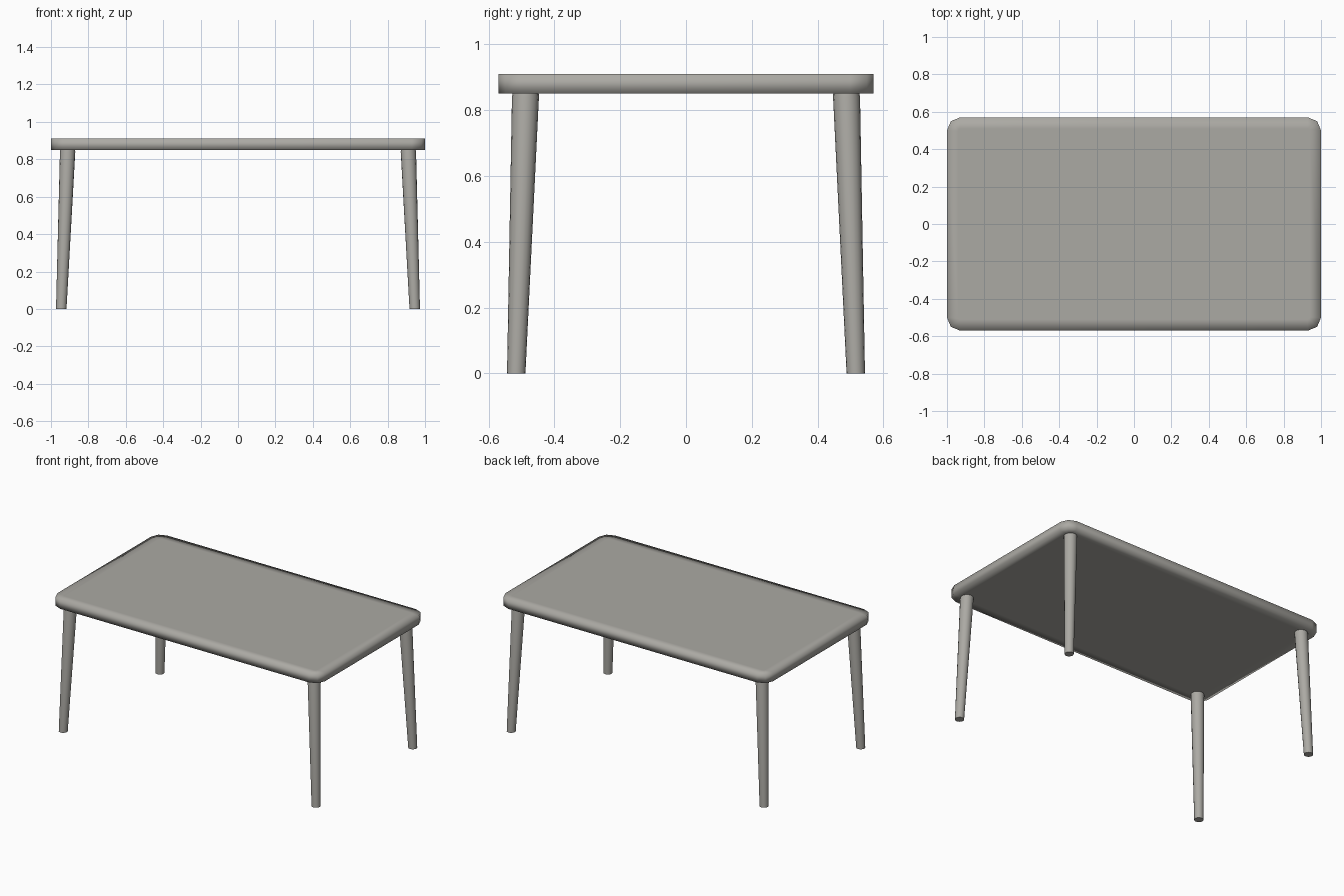
import bpy, bmesh, math
from mathutils import Vector

if "Cube" in bpy.data.objects:
    bpy.data.objects.remove(bpy.data.objects["Cube"])

grey = bpy.data.materials.new("warm grey")
grey.diffuse_color = (0.41, 0.40, 0.37, 1)
grey.use_nodes = True
grey.node_tree.nodes["Principled BSDF"].inputs["Base Color"].default_value = grey.diffuse_color


def finish(name, bm, sharp_angle):
    bmesh.ops.recalc_face_normals(bm, faces=bm.faces)
    me = bpy.data.meshes.new(name)
    bm.to_mesh(me)
    bm.free()
    ob = bpy.data.objects.new(name, me)
    bpy.context.collection.objects.link(ob)
    me.materials.append(grey)
    bpy.ops.object.select_all(action='DESELECT')
    ob.select_set(True)
    bpy.context.view_layer.objects.active = ob
    if sharp_angle is None:
        bpy.ops.object.shade_smooth()
    else:
        bpy.ops.object.shade_smooth_by_angle(angle=math.radians(sharp_angle))
    return ob


def loft(rings):
    """Skin closed rings of points and cap both ends."""
    bm = bmesh.new()
    loops = [[bm.verts.new(p) for p in ring] for ring in rings]
    n = len(loops[0])
    for a, b in zip(loops, loops[1:]):
        for i in range(n):
            j = (i + 1) % n
            bm.faces.new((a[i], a[j], b[j], b[i]))
    bm.faces.new(loops[0])
    bm.faces.new(loops[-1])
    return bm


def rounded_rect(hx, hy, r, z, seg=2):
    pts = []
    for k, (sx, sy) in enumerate([(1, 1), (-1, 1), (-1, -1), (1, -1)]):
        for i in range(seg + 1):
            a = math.pi / 2 * (k + i / seg)
            pts.append((sx * (hx - r) + r * math.cos(a),
                        sy * (hy - r) + r * math.sin(a), z))
    return pts


# Tabletop: slab with softly shaded border bands above and below
X, Y, R, LOW, HIGH = 1.0, 0.57, 0.07, 0.85, 0.91
inner = (X - 0.06, Y - 0.06, 0.012)
finish("tabletop", loft([rounded_rect(*inner, LOW),
                         rounded_rect(X, Y, R, LOW),
                         rounded_rect(X, Y, R, HIGH),
                         rounded_rect(*inner, HIGH)]), None)


# Legs: round, tapered and splayed outwards
def circle(x, y, z, r, n=16):
    return [(x + r * math.cos(2 * math.pi * i / n),
             y + r * math.sin(2 * math.pi * i / n), z) for i in range(n)]


for side, sx in (("left", -1), ("right", 1)):
    for end, sy in (("front", -1), ("back", 1)):
        rings = [circle(sx * 0.945, sy * 0.516, 0.0, 0.028),
                 circle(sx * 0.911, sy * 0.488, 0.84, 0.041),
                 circle(sx * 0.91, sy * 0.487, 0.855, 0.039)]
        finish(f"{end}_{side}_leg", loft(rings), 40)
